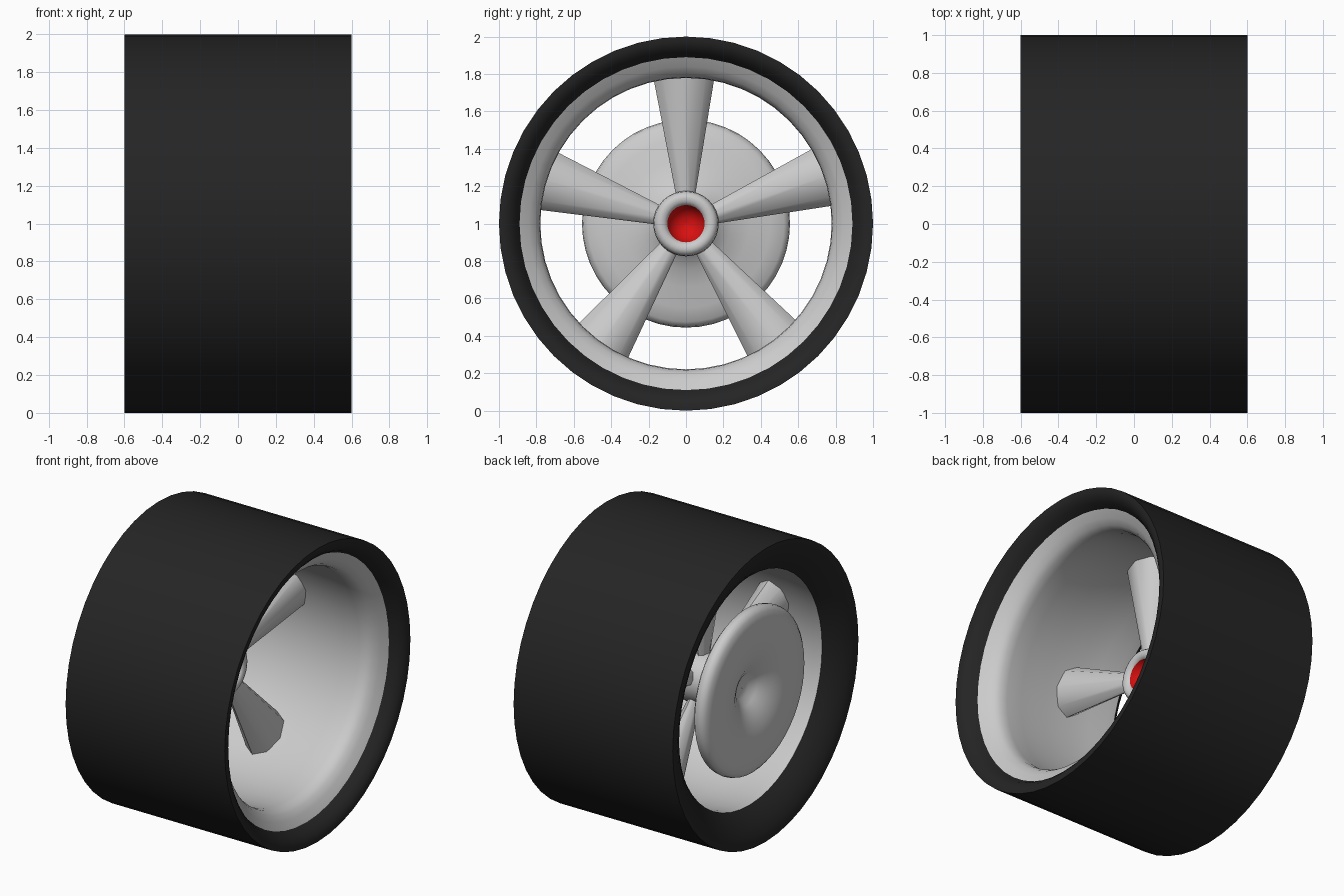
import bpy, math
from mathutils import Matrix

if "Cube" in bpy.data.objects:
    bpy.data.objects.remove(bpy.data.objects["Cube"])

CENTRE_Z = 1.0
SEG = 48


def finish(obj, angle=40, mat=None):
    if mat:
        obj.data.materials.append(mat)
    bpy.ops.object.select_all(action='DESELECT')
    obj.select_set(True)
    bpy.context.view_layer.objects.active = obj
    bpy.ops.object.shade_smooth_by_angle(angle=math.radians(angle))
    return obj


def material(name, rgb):
    m = bpy.data.materials.new(name)
    m.diffuse_color = (*rgb, 1)
    m.use_nodes = True
    m.node_tree.nodes["Principled BSDF"].inputs["Base Color"].default_value = m.diffuse_color
    return m


def lathe(name, profile, mat=None, angle=40, seg=SEG):
    """Spin (x, radius) points around the wheel axle (x axis)."""
    verts, faces = [], []
    for x, r in profile:
        for i in range(seg):
            a = 2 * math.pi * i / seg
            verts.append((x, r * math.cos(a), CENTRE_Z + r * math.sin(a)))
    for k in range(len(profile) - 1):
        for i in range(seg):
            j = (i + 1) % seg
            faces.append((k * seg + i, k * seg + j,
                          (k + 1) * seg + j, (k + 1) * seg + i))
    me = bpy.data.meshes.new(name)
    me.from_pydata(verts, [], faces)
    obj = bpy.data.objects.new(name, me)
    bpy.context.collection.objects.link(obj)
    return finish(obj, angle, mat)


black = material("rubber", (0.018, 0.018, 0.018))
red = material("red_cap", (0.7, 0.005, 0.005))

# Tyre: flat tread and rounded sidewalls sloping inwards
lathe("tyre", [(0.515, 0.89), (0.56, 0.915), (0.588, 0.945), (0.6, 0.975),
               (0.6, 1.0), (-0.6, 1.0), (-0.6, 0.975), (-0.588, 0.93),
               (-0.56, 0.875), (-0.52, 0.82), (-0.48, 0.78)], black, 70)

# Rim: lip, front shoulder, slightly bulging barrel, back shoulder
lathe("rim", [(0.515, 0.89), (0.485, 0.84), (0.455, 0.803), (0.42, 0.783),
              (0.37, 0.779), (0.25, 0.788), (0.05, 0.802), (-0.15, 0.805),
              (-0.3, 0.797), (-0.42, 0.782), (-0.48, 0.78)], angle=60)

# Five tapered eight-sided spokes, flattened along the axle
R0, R1, SPOKE_X = 0.1, 0.83, -0.13
for n in range(5):
    bpy.ops.mesh.primitive_cone_add(vertices=8, radius1=0.042, radius2=0.172,
                                    depth=R1 - R0)
    spoke = bpy.context.object
    spoke.name = f"spoke_{n + 1}"
    spoke.data.transform(Matrix.Diagonal((0.66, 1, 1, 1))
                         @ Matrix.Translation((0, 0, (R0 + R1) / 2)))
    spoke.matrix_world = (Matrix.Translation((SPOKE_X, 0, CENTRE_Z))
                          @ Matrix.Rotation(math.radians(0.8 + 72 * n), 4, 'X'))
    finish(spoke, 50)

# Hub ring with rounded front edge
lathe("hub", [(-0.1, 0.095), (-0.05, 0.1), (-0.038, 0.118), (-0.033, 0.138),
              (-0.04, 0.158), (-0.06, 0.171), (-0.09, 0.175),
              (-0.2, 0.165), (-0.32, 0.14)], angle=60, seg=32)

# Red bowl in the hub
lathe("centre_cap", [(-0.05, 0.1), (-0.085, 0.088), (-0.115, 0.06),
                     (-0.13, 0.03), (-0.134, 0.001)], red, 60, 24)

# Brake disc: flared front, rounded edge, dimpled back
lathe("brake_disc", [(-0.26, 0.12), (-0.31, 0.16), (-0.36, 0.24), (-0.39, 0.34),
                     (-0.41, 0.45), (-0.43, 0.525), (-0.45, 0.55),
                     (-0.48, 0.556), (-0.505, 0.55), (-0.525, 0.525),
                     (-0.535, 0.48), (-0.535, 0.34), (-0.525, 0.26),
                     (-0.495, 0.18), (-0.455, 0.11), (-0.42, 0.07),
                     (-0.42, 0.001)], angle=70)
